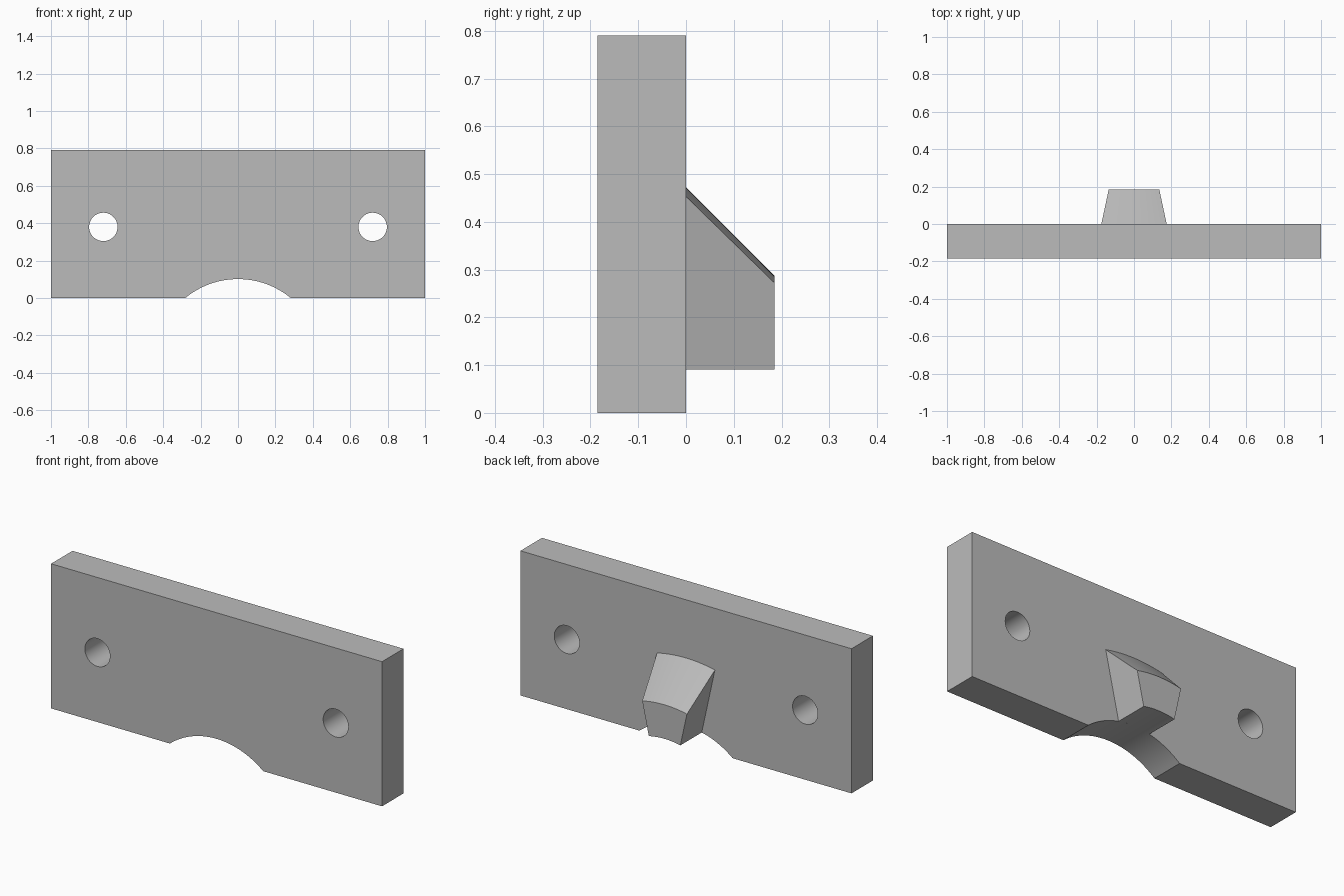
import bpy, bmesh, math
from mathutils import Vector, Matrix

cube = bpy.data.objects.get("Cube")
if cube:
    bpy.data.objects.remove(cube, do_unlink=True)

HEIGHT, DEPTH = 0.79, 0.185
ARC_Z, ARC_R = -0.342, 0.443          # centre and radius of the bottom recess
HOLE_X, HOLE_Z, HOLE_R = 0.72, 0.38, 0.076
LUG_TOP, LUG_TIP = 0.814, 0.629       # outer radii of the lug at the plate and at its end
LUG_ANGLE = math.radians(12.4)

grey = bpy.data.materials.new("plain grey")
grey.use_nodes = True
grey.diffuse_color = (0.5, 0.5, 0.5, 1)
grey.node_tree.nodes["Principled BSDF"].inputs["Base Color"].default_value = grey.diffuse_color


def make_object(name, bm):
    bmesh.ops.recalc_face_normals(bm, faces=bm.faces)
    mesh = bpy.data.meshes.new(name)
    bm.to_mesh(mesh)
    bm.free()
    mesh.materials.append(grey)
    obj = bpy.data.objects.new(name, mesh)
    bpy.context.collection.objects.link(obj)
    return obj


def activate(obj):
    bpy.ops.object.select_all(action='DESELECT')
    obj.select_set(True)
    bpy.context.view_layer.objects.active = obj


def smooth(obj):
    activate(obj)
    bpy.ops.object.shade_smooth_by_angle(angle=math.radians(25))


# Plate: outline with an arched recess along the bottom edge, extruded backwards
half = math.acos(-ARC_Z / ARC_R)
steps = 32
outline = [(1, 0), (1, HEIGHT), (-1, HEIGHT), (-1, 0)]
for i in range(steps + 1):
    a = -half + 2 * half * i / steps
    outline.append((ARC_R * math.sin(a), ARC_Z + ARC_R * math.cos(a)))
bm = bmesh.new()
face = bm.faces.new([bm.verts.new((x, -DEPTH, z)) for x, z in outline])
back = bmesh.ops.extrude_face_region(bm, geom=[face])
bmesh.ops.translate(bm, vec=(0, DEPTH, 0),
                    verts=[v for v in back["geom"] if isinstance(v, bmesh.types.BMVert)])
plate = make_object("plate", bm)

# Bolt holes
bm = bmesh.new()
for side in (-1, 1):
    place = Matrix.Translation((side * HOLE_X, -DEPTH / 2, HOLE_Z)) @ Matrix.Rotation(math.pi / 2, 4, 'X')
    bmesh.ops.create_cone(bm, cap_ends=True, segments=48, radius1=HOLE_R, radius2=HOLE_R,
                          depth=DEPTH * 2, matrix=place)
cutter = make_object("hole_cutter", bm)
cutter.hide_render = True
cut = plate.modifiers.new("bolt holes", 'BOOLEAN')
cut.object, cut.solver = cutter, 'EXACT'
activate(plate)
bpy.ops.object.modifier_apply(modifier=cut.name)
bpy.data.objects.remove(cutter, do_unlink=True)
smooth(plate)

# Lug: sloped section swept about the recess centre
section = [(0, ARC_R), (DEPTH, ARC_R), (DEPTH, LUG_TIP), (0, LUG_TOP)]
turn = Matrix.Rotation(-LUG_ANGLE, 3, 'Y')
centre = Vector((0, 0, ARC_Z))
bm = bmesh.new()
start = bm.faces.new([bm.verts.new(centre + turn @ Vector((0, y, r))) for y, r in section])
bmesh.ops.spin(bm, geom=[start] + start.edges[:] + start.verts[:], cent=centre, axis=(0, 1, 0),
               angle=2 * LUG_ANGLE, steps=16, use_duplicate=False)
# Close the starting end if the sweep consumed it
bmesh.ops.holes_fill(bm, edges=[e for e in bm.edges if e.is_boundary], sides=4)
lug = make_object("lug", bm)
smooth(lug)
